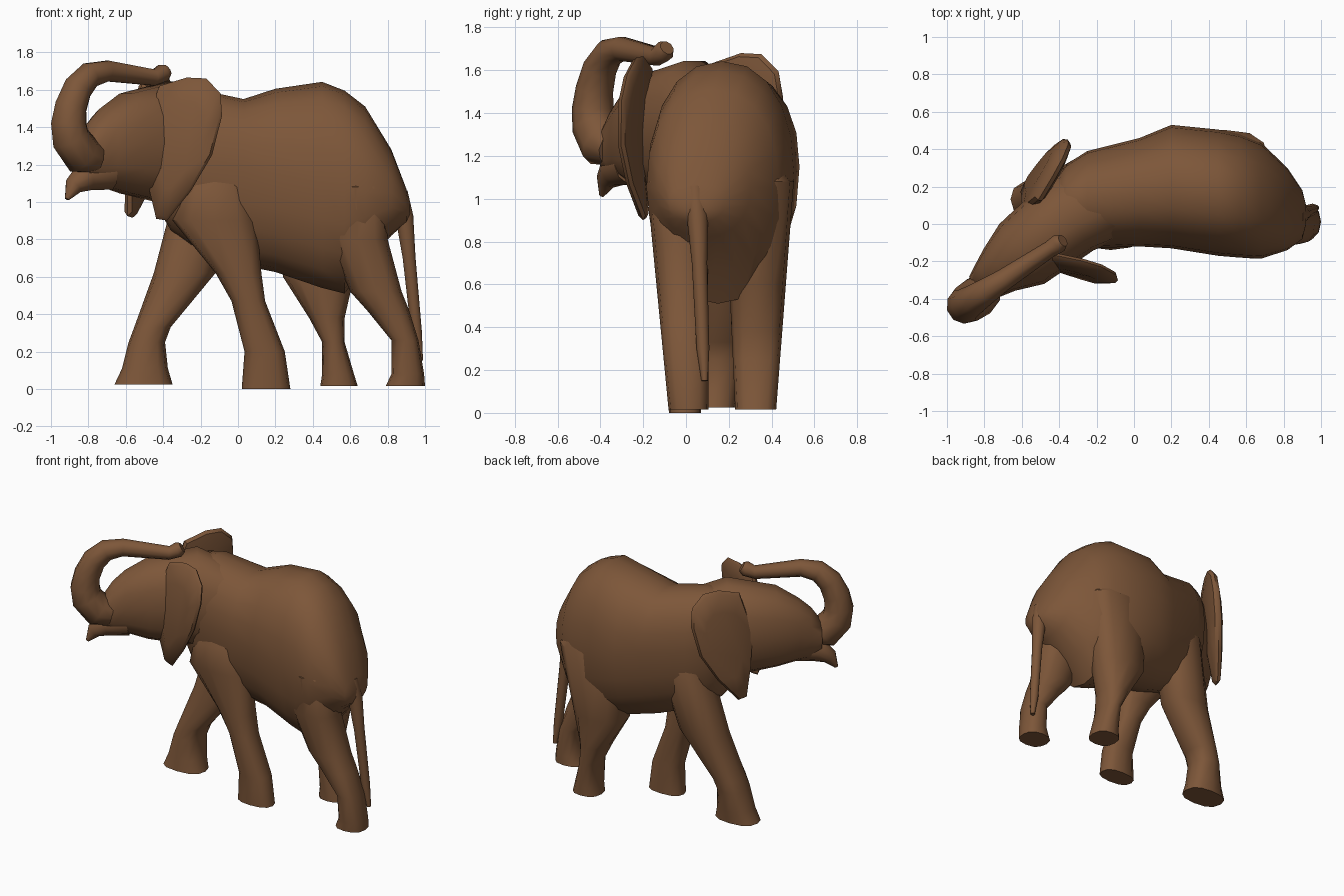
import bpy, bmesh, math
from mathutils import Vector

brown = bpy.data.materials.new("brown hide")
brown.diffuse_color = (0.205, 0.094, 0.041, 1)


def loft(name, rings):
    """Skin a list of equal-length point rings and cap both ends."""
    bm = bmesh.new()
    vr = [[bm.verts.new(p) for p in r] for r in rings]
    n = len(vr[0])
    for a, b in zip(vr, vr[1:]):
        for i in range(n):
            j = (i + 1) % n
            bm.faces.new((a[i], a[j], b[j], b[i]))
    bm.faces.new(vr[0][::-1])
    bm.faces.new(vr[-1])
    bmesh.ops.recalc_face_normals(bm, faces=bm.faces)
    me = bpy.data.meshes.new(name)
    bm.to_mesh(me)
    bm.free()
    me.materials.append(brown)
    ob = bpy.data.objects.new(name, me)
    bpy.context.collection.objects.link(ob)
    bpy.ops.object.select_all(action='DESELECT')
    ob.select_set(True)
    bpy.context.view_layer.objects.active = ob
    bpy.ops.object.shade_smooth_by_angle(angle=math.radians(45))


def ring(c, u, v, n=12, power=1.0, low=1.0):
    """Oval ring around c; power < 1 squares it, low scales the lower half."""
    out = []
    for i in range(n):
        a = 2 * math.pi * i / n
        x, y = math.cos(a), math.sin(a)
        x = math.copysign(abs(x) ** power, x)
        y = math.copysign(abs(y) ** power, y)
        out.append(Vector(c) + Vector(u) * x + Vector(v) * y * (1 if y > 0 else low))
    return out


# Body: x, y low, y high, z bottom, z top; the widest height sinks toward the rump
body = [(-0.42, -0.06, 0.24, 0.95, 1.56), (-0.36, -0.10, 0.32, 0.85, 1.60),
        (-0.25, -0.13, 0.39, 0.76, 1.61), (0.03, -0.12, 0.46, 0.66, 1.55),
        (0.20, -0.13, 0.53, 0.625, 1.605), (0.45, -0.17, 0.505, 0.54, 1.642),
        (0.57, -0.18, 0.48, 0.51, 1.595), (0.68, -0.185, 0.435, 0.66, 1.51),
        (0.82, -0.14, 0.30, 0.82, 1.28), (0.90, -0.08, 0.18, 0.89, 1.07), (0.92, 0.0, 0.10, 0.93, 1.0)]
rings = []
for x, y0, y1, z0, z1 in body:
    m = 1.19 - 0.2 * x if x < 0.8 else (z0 + z1) / 2
    rings.append(ring((x, (y0 + y1) / 2, m), (0, (y1 - y0) / 2, 0), (0, 0, z1 - m), 20, 0.9,
                      (m - z0) / (z1 - m)))
loft("body", rings)


def leg(name, foot, hip, secs):
    """Sections are (z, x low, x high); the y span runs evenly from foot to hip."""
    rings = []
    for z, x0, x1 in secs:
        y0, y1 = (f + (h - f) * z / 1.1 for f, h in zip(foot, hip))
        rings.append(ring(((x0 + x1) / 2, (y0 + y1) / 2, z), ((x1 - x0) / 2, 0, 0),
                          (0, (y1 - y0) / 2, 0), 12, 0.8))
    # the top closes inward so the shoulder or hip melts into the body
    c = sum(rings[-1], Vector()) / 12
    inner = Vector((c.x, 0.17, c.z + 0.2))
    rings.append([inner + (p - c) * 0.5 + Vector((0, (c.y - 0.17) * 0.5, 0)) for p in rings[-1]])
    loft(name, rings)


# Legs in a walking stance
leg("front_leg_forward", (0.03, 0.23), (0.10, 0.40),
    [(0.025, -0.66, -0.35), (0.11, -0.62, -0.375), (0.25, -0.585, -0.39), (0.33, -0.555, -0.36),
     (0.62, -0.45, -0.12), (1.08, -0.33, 0.0)])
leg("front_leg_back", (-0.08, 0.07), (-0.14, 0.10),
    [(0.0, 0.02, 0.28), (0.2, 0.035, 0.25), (0.47, -0.035, 0.145), (0.62, -0.12, 0.125),
     (0.9, -0.35, 0.10), (1.08, -0.30, 0.05)])
leg("rear_leg_forward", (0.23, 0.42), (0.18, 0.505),
    [(0.015, 0.44, 0.64), (0.08, 0.45, 0.62), (0.25, 0.45, 0.57), (0.38, 0.38, 0.57),
     (0.6, 0.24, 0.62), (1.08, 0.24, 0.72)])
leg("rear_leg_back", (-0.08, 0.105), (-0.187, 0.10),
    [(0.015, 0.79, 1.0), (0.08, 0.82, 0.995), (0.26, 0.82, 0.965), (0.42, 0.69, 0.915),
     (0.52, 0.60, 0.875), (0.8, 0.48, 0.80), (1.08, 0.46, 0.80)])

# Head and neck, turned to the side: x, y, z bottom, z top, half width
side = Vector((-0.60, 0.80, 0))
head = [(-0.12, 0.15, 0.98, 1.54, 0.24), (-0.35, 0.04, 0.98, 1.65, 0.225),
        (-0.60, -0.16, 1.04, 1.585, 0.20), (-0.72, -0.245, 1.08, 1.50, 0.14),
        (-0.78, -0.30, 1.09, 1.43, 0.11), (-0.83, -0.35, 1.13, 1.33, 0.085)]
loft("head", [ring((x, y, (z0 + z1) / 2), side * w, (0, 0, (z1 - z0) / 2), 14, 0.85)
              for x, y, z0, z1, w in head])


def tube(name, pts, b, y_at):
    """Tube along (x, z, radius) points; y_at gives y from x, b is the sideways axis."""
    p = [Vector((x, y_at(x), z)) for x, z, r in pts]
    rings = []
    for i, q in enumerate(pts):
        t = (p[min(i + 1, len(p) - 1)] - p[max(i - 1, 0)]).normalized()
        rings.append(ring(p[i], b * q[2], t.cross(b).normalized() * q[2], 10))
    loft(name, rings)


# Trunk curling up and back over the head, lower lip below it
across = Vector((0.55, -0.835, 0))
tube("trunk", [(-0.76, 1.23, 0.08), (-0.83, 1.25, 0.11), (-0.895, 1.34, 0.105),
               (-0.905, 1.42, 0.098), (-0.893, 1.51, 0.088), (-0.855, 1.61, 0.08),
               (-0.79, 1.68, 0.07), (-0.70, 1.70, 0.058), (-0.45, 1.665, 0.045),
               (-0.40, 1.69, 0.05), (-0.38, 1.705, 0.035)],
     across, lambda x: 0.162 + 0.66 * x)
tube("lower_lip", [(-0.70, 1.16, 0.10), (-0.82, 1.135, 0.08), (-0.88, 1.085, 0.05),
                   (-0.915, 1.015, 0.012)], across, lambda x: 0.21 + 0.66 * x)

# Tail hanging from the rump
tube("tail", [(0.86, 1.05, 0.05), (0.89, 0.92, 0.05), (0.915, 0.7, 0.036),
              (0.955, 0.3, 0.03), (0.975, 0.15, 0.015)],
     Vector((0, 1, 0)), lambda x: 0.045 + 0.4 * (x - 0.87))

# Ears: one leaf outline (distance from head, height) used on both sides
leaf = [(0.05, 1.62), (0.2, 1.665), (0.31, 1.66), (0.395, 1.58), (0.41, 1.46), (0.36, 1.25),
        (0.24, 1.06), (0.1, 0.9), (0.04, 0.91), (0.0, 1.1), (-0.03, 1.35)]


def ear(name, x, y, angle, tilt, bow, dz, thick):
    """Thin leaf that leans by tilt and bulges outward by bow at mid height."""
    a = math.radians(angle)
    d = Vector((math.cos(a), math.sin(a), 0))
    n = Vector((-abs(d.y), math.copysign(d.x, d.y), 0))
    rings = []
    for k in range(-2, 3):
        scale = (1, 0.95, 0.6)[abs(k)]
        pts = []
        for s, z in leaf:
            s, z = 0.19 + (s - 0.19) * scale, 1.33 + (z - 1.33) * scale
            off = thick * k / 2 + tilt * (1.35 - z) + bow * (1 - ((z - 1.28) / 0.38) ** 2)
            pts.append(Vector((x, y, z + dz)) + d * s + n * off)
        rings.append(pts)
    loft(name, rings)


ear("near_ear", -0.47, -0.155, -16.5, 0.04, 0.045, 0.0, 0.035)
ear("far_ear", -0.565, 0.10, 61, 0.12, 0.0, 0.015, 0.045)
